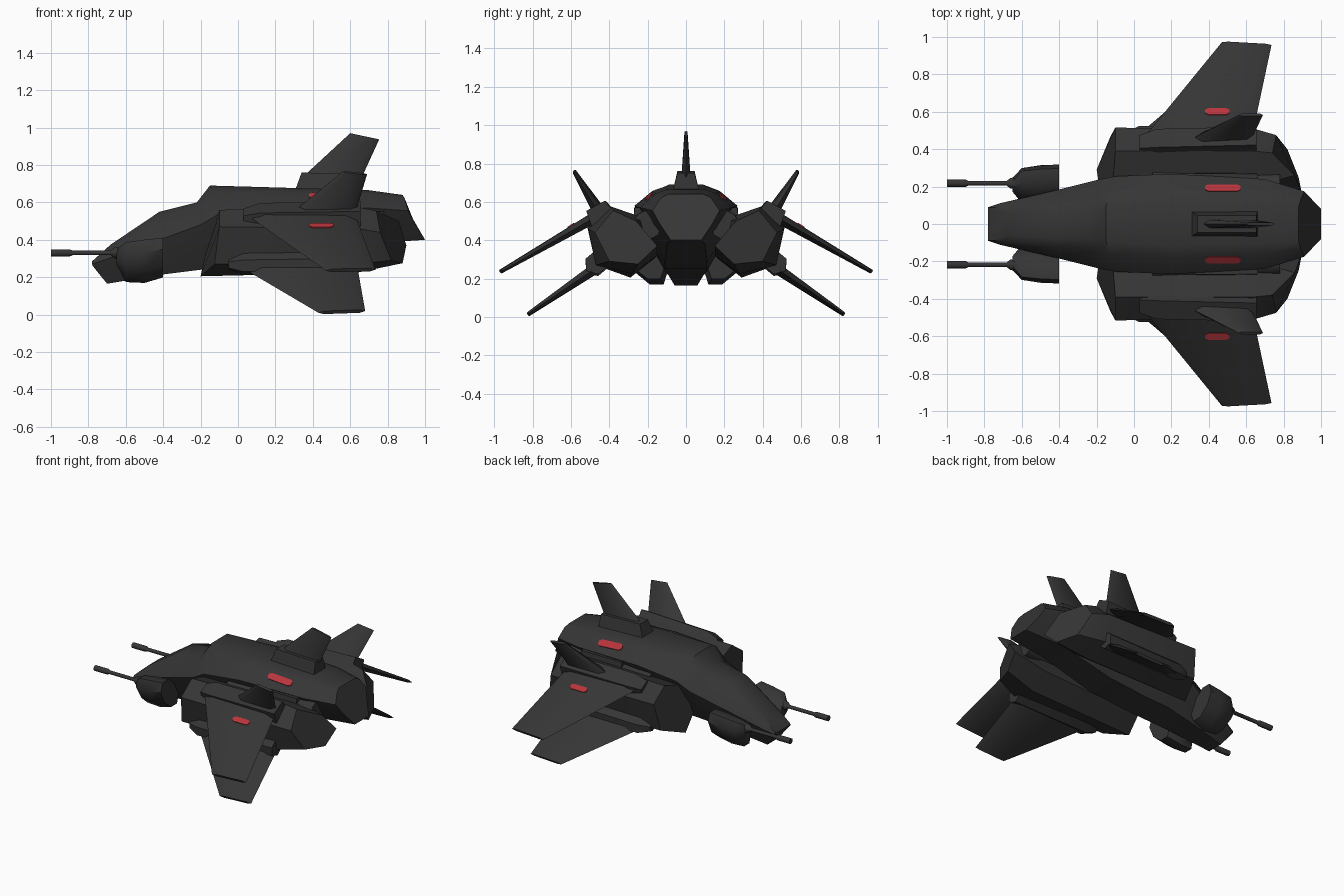
import bpy, bmesh, math
from mathutils import Vector
from mathutils.bvhtree import BVHTree

if "Cube" in bpy.data.objects:
    bpy.data.objects.remove(bpy.data.objects["Cube"])


def material(name, rgb):
    m = bpy.data.materials.new(name)
    m.diffuse_color = (*rgb, 1)
    m.use_nodes = True
    m.node_tree.nodes["Principled BSDF"].inputs["Base Color"].default_value = m.diffuse_color
    return m


HULL = material("dark_hull_grey", (0.036, 0.036, 0.036))
RED = material("red_marking", (0.48, 0.035, 0.045))


def loft(name, rings, mat=HULL, side=1):
    """Skin a list of equal-length point rings, cap both ends; side=-1 mirrors in y."""
    bm = bmesh.new()
    vs = [[bm.verts.new((p[0], p[1] * side, p[2])) for p in r] for r in rings]
    n = len(vs[0])
    for a, b in zip(vs, vs[1:]):
        for i in range(n):
            bm.faces.new((a[i], a[(i + 1) % n], b[(i + 1) % n], b[i]))
    bm.faces.new(vs[0])
    bm.faces.new(vs[-1])
    bmesh.ops.recalc_face_normals(bm, faces=bm.faces[:])
    me = bpy.data.meshes.new(name)
    bm.to_mesh(me)
    bm.free()
    me.materials.append(mat)
    me.shade_smooth()
    me.set_sharp_from_angle(angle=math.radians(42))
    ob = bpy.data.objects.new(name, me)
    bpy.context.collection.objects.link(ob)
    return ob


def blade(name, root_le, root_te, tip_le, tip_te, t_root, t_tip, side=1):
    """Tapered wing or fin with a six-sided section."""
    rl, rt, tl, tt = map(Vector, (root_le, root_te, tip_le, tip_te))
    nrm = (rt - rl).cross(tl - rl).normalized()
    rings = []
    for le, te, t in ((rl, rt, t_root), (tl, tt, t_tip)):
        rings.append([le.lerp(te, f) + nrm * t * k for f, k in
                      ((0, 0), (0.12, 1), (0.88, 1), (1, 0), (0.88, -1), (0.12, -1))])
    return loft(name, rings, side=side)


def oval(x, cy, cz, ry, rz, n=8, turn=None, lean=0):
    """Ring of n points across x; turn rotates it, lean shears it sideways."""
    o = math.pi / n if turn is None else 0
    pts = [(ry * math.cos(o + math.tau * i / n), rz * math.sin(o + math.tau * i / n)) for i in range(n)]
    c, s = math.cos(turn or 0), math.sin(turn or 0)
    return [(x, cy + a * c - b * s + b * lean, cz + a * s + b * c) for a, b in pts]


def box_ring(x, cy, cz, hw, hh, turn=0):
    c, s = math.cos(turn), math.sin(turn)
    return [(x, cy + a * c - b * s, cz + a * s + b * c)
            for a, b in ((-hw, -hh), (hw, -hh), (hw * 0.8, hh), (-hw * 0.8, hh))]


def hull_ring(xt, wt, zt, xm, w, zm, xb, wb, zb):
    """Ten-point fuselage section: top, shoulder, waist, low flank, belly."""
    half = [(xt, wt, zt),
            (xt * 0.65 + xm * 0.35, wt + (w - wt) * 0.35 + 0.01, zt + (zm - zt) * 0.35 + 0.012),
            (xm, w, zm),
            (xm * 0.6 + xb * 0.4, w * 0.6 + wb * 0.4, zm * 0.55 + zb * 0.45),
            (xb, wb, zb)]
    return half + [(x, -y, z) for x, y, z in reversed(half)]


# Fuselage with chisel nose, canopy step and slanted tail nozzle
fuselage = loft("fuselage", [hull_ring(*s) for s in (
    (-.78, .07, .275, -.78, .09, .27, -.778, .07, .262),
    (-.68, .06, .375, -.72, .11, .29, -.70, .06, .165),
    (-.42, .08, .55, -.42, .18, .40, -.40, .09, .215),
    (-.22, .08, .60, -.20, .235, .48, -.20, .11, .24),
    (-.15, .09, .69, -.10, .255, .54, 0, .11, .25),
    (.20, .11, .68, .20, .268, .58, .30, .11, .28),
    (.70, .10, .665, .70, .24, .57, .70, .10, .38),
    (.88, .09, .64, .91, .175, .555, 1.0, .08, .40))])

# Dorsal fin and its base block
loft("dorsal_base", [
    [(.30, -.07, .65), (.66, -.07, .65), (.66, .07, .65), (.30, .07, .65)],
    [(.34, -.045, .76), (.655, -.045, .75), (.655, .045, .75), (.34, .045, .76)]])
blade("dorsal_fin", (.34, 0, .73), (.66, 0, .73), (.60, 0, .97), (.755, 0, .937), .024, .008)


def stripe(name, target, x0, x1, y, w, side):
    """Thin marking draped on a surface from above."""
    bm = bmesh.new()
    bm.from_mesh(target.data)
    tree = BVHTree.FromBMesh(bm)
    bm.free()
    e = w * 0.5
    outline = [(x0, -.5), (x0 + e, -1), (x1 - e, -1), (x1, -.5),
               (x1, .5), (x1 - e, 1), (x0 + e, 1), (x0, .5)]
    low, high = [], []
    for x, k in outline:
        p, nrm, _, _ = tree.ray_cast(Vector((x, side * (y + k * w / 2), 2)), Vector((0, 0, -1)))
        low.append((p.x, p.y * side, p.z - 0.002))
        p += nrm * 0.005
        high.append((p.x, p.y * side, p.z))
    loft(name, [low, high], RED, side)


# Nacelle sections as (x, y, z) for six corners
front = [(-.10, .39, .56), (-.10, .515, .47), (-.125, .47, .27),
         (-.20, .29, .205), (-.18, .17, .30), (-.115, .20, .50)]
mid = [(.64, .39, .575), (.64, .51, .46), (.64, .47, .27),
       (.64, .28, .225), (.64, .15, .32), (.64, .20, .51)]
rear = [(.74, .38, .555), (.76, .475, .44), (.82, .40, .29),
        (.88, .25, .275), (.90, .15, .37), (.86, .26, .50)]

for s, tag in ((1, "left"), (-1, "right")):
    # Engine nacelle, pylon and tube joining it to the fuselage
    loft(f"nacelle_{tag}", [front, mid, rear], side=s)
    loft(f"pylon_{tag}", [box_ring(.33, .23, .50, .05, .07), box_ring(.66, .22, .50, .06, .07)], side=s)
    loft(f"tail_tube_{tag}", [oval(.1, .22, .48, .075, .075, 12), oval(.78, .20, .48, .075, .075, 12)], side=s)
    # Wing root fairings
    loft(f"upper_fairing_{tag}", [box_ring(.03, .43, .53, .05, .02, -.5),
                                  box_ring(.12, .44, .535, .07, .04, -.5),
                                  box_ring(.655, .45, .54, .07, .045, -.5)], side=s)
    loft(f"lower_fairing_{tag}", [oval(-.05, .455, .275, .04, .03, 6, -.7),
                                  oval(.03, .465, .275, .07, .06, 6, -.7),
                                  oval(.64, .465, .285, .07, .06, 6, -.7)], side=s)
    # Upper and lower wings, canted side fin
    wing = blade(f"upper_wing_{tag}", (.035, .44, .54), (.625, .44, .54),
                 (.47, .972, .235), (.735, .957, .24), .03, .01, s)
    blade(f"lower_wing_{tag}", (-.02, .44, .275), (.635, .44, .275),
          (.43, .825, .01), (.68, .82, .019), .03, .01, s)
    blade(f"side_fin_{tag}", (.32, .46, .57), (.63, .46, .55),
          (.56, .583, .765), (.69, .583, .75), .028, .008, s)
    # Nose gun pod, leaning inward below, and barrel
    loft(f"gun_pod_{tag}", [oval(-.65, .21, .31, .04, .045),
                            oval(-.60, .205, .28, .08, .115, lean=.45),
                            oval(-.50, .205, .285, .095, .125, lean=.45),
                            oval(-.40, .215, .305, .09, .115, lean=.45)], side=s)
    loft(f"gun_barrel_{tag}", [oval(x, .218, .33, r, r, 12) for x, r in
                               ((-1, .02), (-.90, .02), (-.885, .013), (-.68, .013),
                                (-.66, .03), (-.55, .035))], side=s)
    # Red markings
    stripe(f"wing_stripe_{tag}", wing, .38, .51, .60, .034, s)
    stripe(f"body_stripe_{tag}", fuselage, .38, .57, .191, .036, s)
